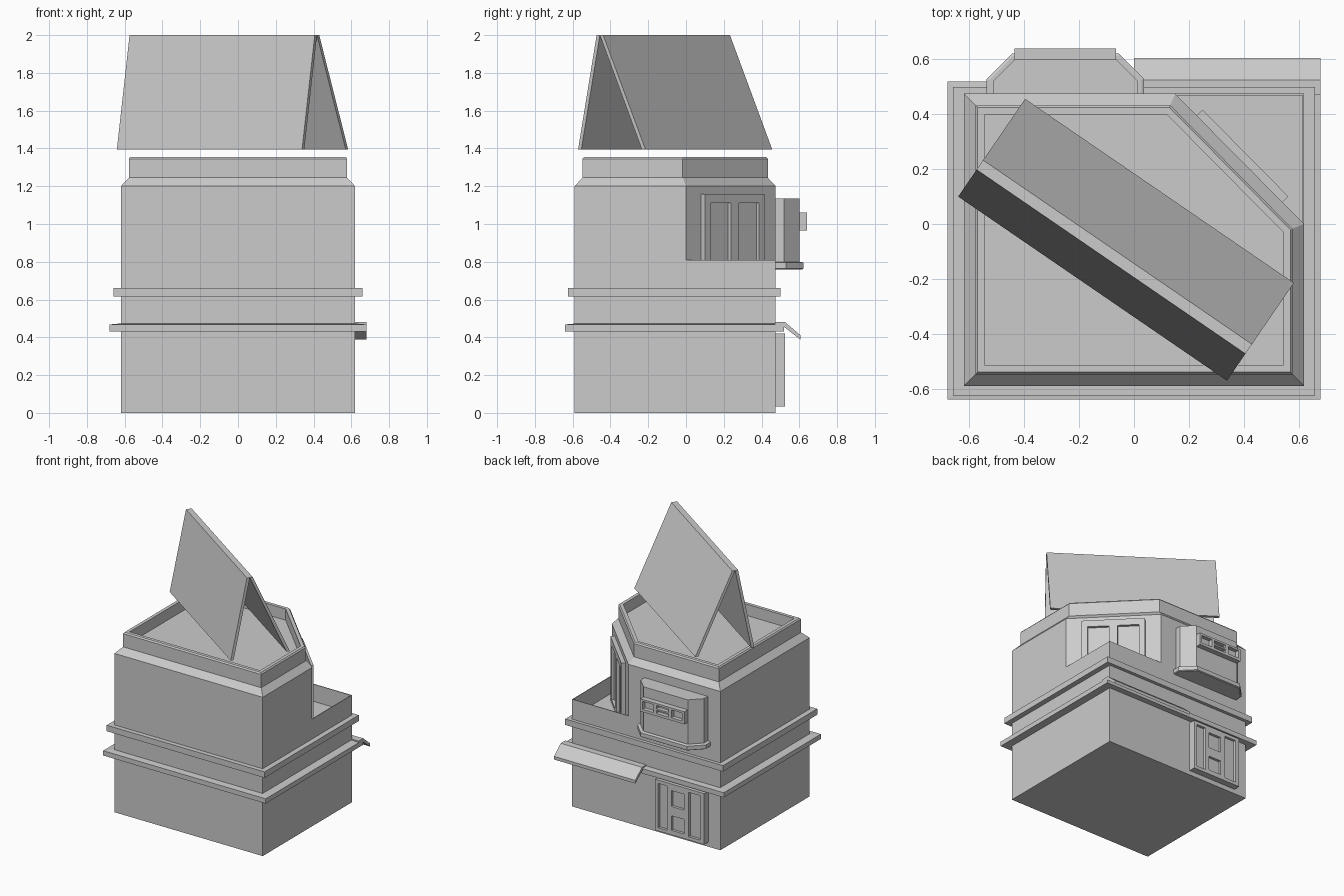
import bpy, bmesh
from math import atan2
from mathutils import Matrix, Vector

if "Cube" in bpy.data.objects:
    bpy.data.objects.remove(bpy.data.objects["Cube"])


def finish(name, bm, matrix=None):
    bmesh.ops.recalc_face_normals(bm, faces=bm.faces)
    mesh = bpy.data.meshes.new(name)
    bm.to_mesh(mesh)
    bm.free()
    ob = bpy.data.objects.new(name, mesh)
    if matrix:
        ob.matrix_world = matrix
    bpy.context.collection.objects.link(ob)
    return ob


def rect(x0, x1, y0, y1):
    return [(x0, y0), (x1, y0), (x1, y1), (x0, y1)]


def inset(poly, d):
    """Mitred inward offset of a counter-clockwise outline."""
    pts = [Vector(p) for p in poly]
    out = []
    for i, p in enumerate(pts):
        a = (p - pts[i - 1]).normalized()
        b = (pts[(i + 1) % len(pts)] - p).normalized()
        n1, n2 = Vector((-a.y, a.x)), Vector((-b.y, b.x))
        out.append(p + (n1 + n2) * (d / (1 + n1.dot(n2))))
    return out


def sweep(name, poly, profile, ring=False):
    """Carry a profile of (inset, z) round an outline; cap it or close it."""
    bm = bmesh.new()
    loops = [[bm.verts.new((*p, z)) for p in inset(poly, d)] for d, z in profile]
    n = len(poly)
    pairs = list(zip(loops, loops[1:])) + ([(loops[-1], loops[0])] if ring else [])
    for lo, hi in pairs:
        for i in range(n):
            j = (i + 1) % n
            bm.faces.new((lo[i], lo[j], hi[j], hi[i]))
    if not ring:
        bm.faces.new(loops[0])
        bm.faces.new(loops[-1])
    return finish(name, bm)


def extrude(name, section, x0, x1, matrix=None):
    """Extrude a (y, z) section along x."""
    bm = bmesh.new()
    a, b = [[bm.verts.new((x, *p)) for p in section] for x in (x0, x1)]
    for i in range(len(section)):
        j = (i + 1) % len(section)
        bm.faces.new((a[i], a[j], b[j], b[i]))
    bm.faces.new(a)
    bm.faces.new(b)
    return finish(name, bm, matrix)


def panel(name, matrix, size, depth, recess, holes):
    """Slab standing off a wall (local y outward) with recessed panes."""
    us = sorted({size[0], size[1], *[u for h in holes for u in h[:2]]})
    vs = sorted({size[2], size[3], *[v for h in holes for v in h[2:]]})
    bm = bmesh.new()
    grid = [[bm.verts.new((u, depth, v)) for v in vs] for u in us]
    sunk = []
    for i in range(len(us) - 1):
        for j in range(len(vs) - 1):
            f = bm.faces.new((grid[i][j], grid[i + 1][j],
                              grid[i + 1][j + 1], grid[i][j + 1]))
            u, v = (us[i] + us[i + 1]) / 2, (vs[j] + vs[j + 1]) / 2
            if any(h[0] < u < h[1] and h[2] < v < h[3] for h in holes):
                sunk.append(f)
    rim = [e for e in bm.edges if e.is_boundary]
    for edges_or_faces, op, shift in (
            (rim, "edges", -depth), (sunk, "faces", -recess)):
        if op == "edges":
            res = bmesh.ops.extrude_edge_only(bm, edges=edges_or_faces)
        else:
            res = bmesh.ops.extrude_face_region(bm, geom=edges_or_faces)
        new = [g for g in res["geom"] if isinstance(g, bmesh.types.BMVert)]
        bmesh.ops.translate(bm, verts=new, vec=(0, shift, 0))
    left = [f for f in sunk if f.is_valid]
    if left:
        bmesh.ops.delete(bm, geom=left, context="FACES_ONLY")
    bmesh.ops.dissolve_limit(bm, angle_limit=0.01, verts=bm.verts, edges=bm.edges)
    return finish(name, bm, matrix)


# Ground storey, ledges and terrace
sweep("ground_storey", rect(-.62, .62, -.59, .475), [(0, 0), (0, .68)])
sweep("lower_ledge", rect(-.68, .68, -.64, .52),
      [(.065, .432), (0, .432), (0, .468), (.065, .474)], ring=True)
sweep("upper_ledge", rect(-.66, .66, -.625, .5),
      [(.045, .615), (0, .615), (0, .66), (.045, .66)], ring=True)
sweep("terrace_side_parapet", rect(.614, .62, 0, .475), [(0, .68), (0, .81)])
sweep("terrace_back_parapet", rect(.15, .614, .469, .475), [(0, .68), (0, .81)])

# Upper storey with cut corner, cornice slope, parapet and sunken roof
upper = [(-.62, -.59), (.62, -.59), (.62, 0), (.15, .475), (-.62, .475)]
sweep("upper_storey", upper, [(0, .68), (0, 1.2), (.042, 1.245), (.042, 1.345),
                              (.05, 1.355), (.075, 1.355), (.075, 1.27)])

# Awning over the back right
extrude("awning", [(.47, .48), (.525, .48), (.605, .412), (.605, .388),
                   (.52, .455), (.47, .455)], 0, .68)

# Bay window with sill
bay = [(.015, .47), (.015, .52), (-.065, .6), (-.435, .6), (-.515, .52), (-.515, .47)]
sweep("bay_body", bay, [(0, .8), (0, 1.135)])
sweep("bay_sill", bay, [(-.015, .76), (-.022, .765), (-.022, .795), (-.012, .8)])
panel("bay_window", Matrix.Translation((0, .6, 0)), (-.435, -.065, .965, 1.06),
      .04, .03, [(-.415, -.325, .985, 1.045), (-.175, -.085, .985, 1.045),
                 (-.3, -.2, .985, 1.008), (-.3, -.2, 1.02, 1.045)])

# Entrance door with side lights
panel("entrance_door", Matrix.Translation((0, .475, 0)), (-.52, -.11, .035, .42),
      .05, .02, [(-.21, -.135, .06, .395), (-.35, -.245, .07, .18),
                 (-.35, -.245, .25, .37), (-.485, -.39, .06, .395)])

# Double door on the cut corner
corner = Matrix.Translation((.385, .2375, 0)) @ Matrix.Rotation(atan2(-.475, .47), 4, "Z")
panel("terrace_door", corner, (-.222, .222, .68, 1.16), .03, .02,
      [(s * .105 - .075, s * .105 + .075, .7, 1.11) for s in (-1, 1)])

# Rooftop sign board: two leaning panels
sign = Matrix.Translation((-.029, -.0575, 0)) @ Matrix.Rotation(atan2(-.565, .825), 4, "Z")
for name, foot, inner, top in (("sign_front_panel", -.216, -.195, -.097),
                               ("sign_back_panel", .216, .193, -.055)):
    extrude(name, [(foot, 1.395), (top, 2), (-.076, 2), (inner, 1.395)],
            -.594, .594, sign)
